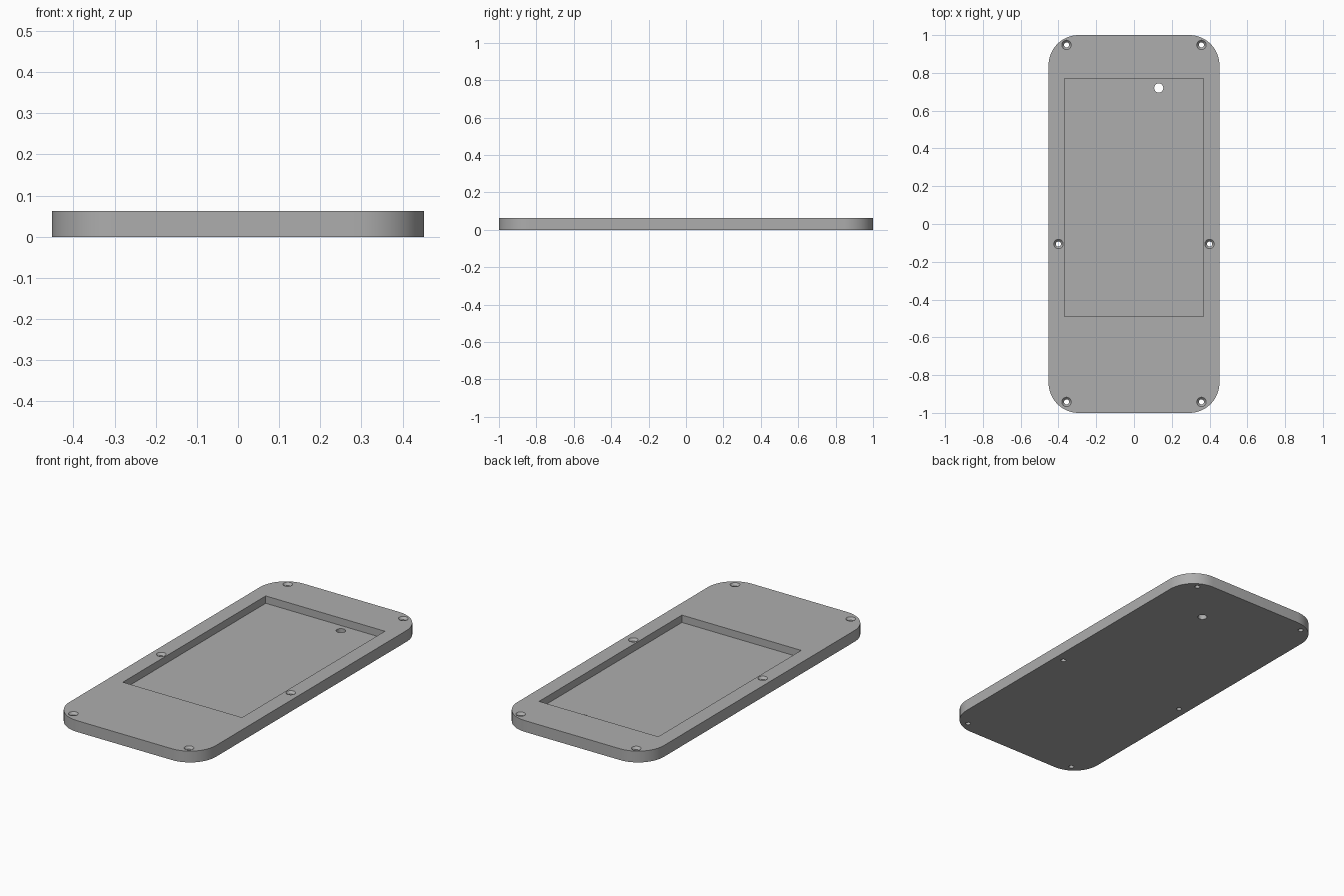
import bpy, bmesh, math

if "Cube" in bpy.data.objects:
    bpy.data.objects.remove(bpy.data.objects["Cube"])

WIDTH, LENGTH, THICK = 0.905, 2.0, 0.063
CORNER, FLOOR = 0.16, 0.022

grey = bpy.data.materials.new("plain_grey")
grey.use_nodes = True
grey.diffuse_color = (0.42, 0.42, 0.42, 1)
grey.node_tree.nodes["Principled BSDF"].inputs["Base Color"].default_value = grey.diffuse_color


def make_object(name, bm):
    bmesh.ops.recalc_face_normals(bm, faces=bm.faces)
    mesh = bpy.data.meshes.new(name)
    bm.to_mesh(mesh)
    bm.free()
    mesh.materials.append(grey)
    obj = bpy.data.objects.new(name, mesh)
    bpy.context.collection.objects.link(obj)
    return obj


def box(bm, x0, x1, y0, y1, z0, z1):
    verts = bmesh.ops.create_cube(bm, size=1)["verts"]
    for v in verts:
        v.co.x = x1 if v.co.x > 0 else x0
        v.co.y = y1 if v.co.y > 0 else y0
        v.co.z = z1 if v.co.z > 0 else z0


def turned(bm, x, y, profile, sides=32):
    """Closed solid of revolution from (radius, z) pairs."""
    rings = []
    for r, z in profile:
        rings.append([bm.verts.new((x + r * math.cos(math.tau * i / sides),
                                    y + r * math.sin(math.tau * i / sides), z))
                      for i in range(sides)])
    for low, high in zip(rings, rings[1:]):
        for i in range(sides):
            j = (i + 1) % sides
            bm.faces.new((low[i], low[j], high[j], high[i]))
    bm.faces.new(rings[0][::-1])
    bm.faces.new(rings[-1])


# Plate with rounded vertical corners
bm = bmesh.new()
box(bm, -WIDTH / 2, WIDTH / 2, -LENGTH / 2, LENGTH / 2, 0, THICK)
uprights = [e for e in bm.edges if abs(e.verts[0].co.z - e.verts[1].co.z) > 0.01]
bmesh.ops.bevel(bm, geom=uprights, offset=CORNER, segments=16, profile=0.5, affect='EDGES')
plate = make_object("cover_plate", bm)

# Cutter for the rectangular pocket
bm = bmesh.new()
box(bm, -0.368, 0.368, -0.49, 0.77, FLOOR, THICK + 0.05)
pocket = make_object("pocket_cutter", bm)

# Cutter for the countersunk screw holes and the cable hole
bm = bmesh.new()
screw = [(0.0135, -0.02), (0.0135, THICK - 0.013), (0.025, THICK), (0.025, THICK + 0.02)]
for side in (-1, 1):
    for x, y in ((0.357, 0.948), (0.4, -0.106), (0.357, -0.942)):
        turned(bm, side * x, y, screw)
turned(bm, 0.131, 0.72, [(0.024, -0.02), (0.024, THICK)])
holes = make_object("hole_cutter", bm)

# Cut the plate, then drop the cutters
bpy.context.view_layer.objects.active = plate
plate.select_set(True)
for cutter in (pocket, holes):
    mod = plate.modifiers.new("cut", 'BOOLEAN')
    mod.operation = 'DIFFERENCE'
    mod.solver = 'EXACT'
    mod.object = cutter
    bpy.ops.object.modifier_apply(modifier=mod.name)
    bpy.data.objects.remove(cutter)

bpy.ops.object.select_all(action='DESELECT')
plate.select_set(True)
bpy.ops.object.shade_smooth_by_angle(angle=math.radians(30))
